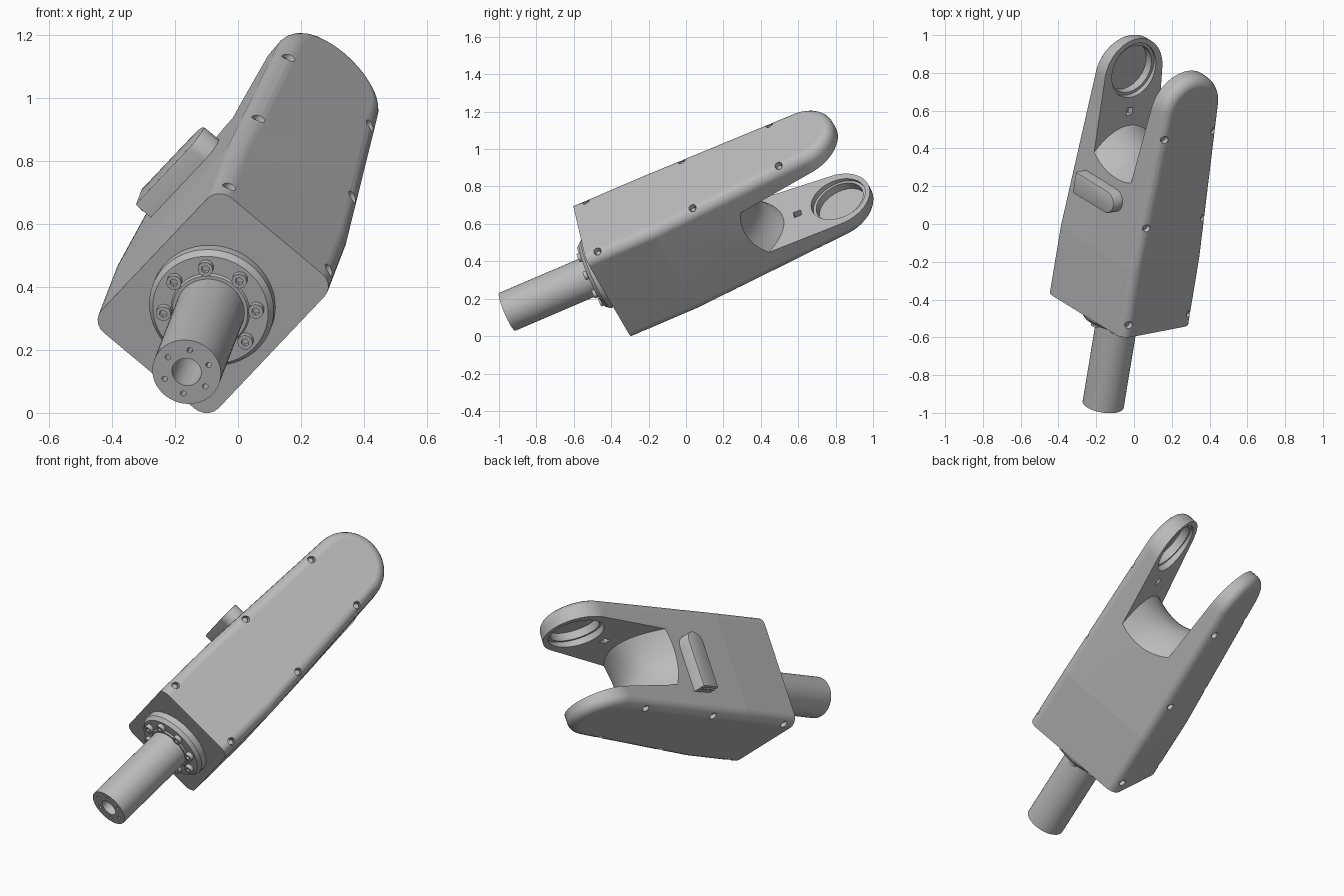
import bpy, bmesh
from math import radians, cos, sin, pi
from mathutils import Matrix, Vector

cube = bpy.data.objects.get("Cube")
if cube:
    bpy.data.objects.remove(cube, do_unlink=True)

grey = bpy.data.materials.new("plain grey")
grey.use_nodes = True
grey.diffuse_color = (0.5, 0.5, 0.5, 1)
grey.node_tree.nodes["Principled BSDF"].inputs["Base Color"].default_value = (0.5, 0.5, 0.5, 1)

# Local frame: X across the fork, Y along the shaft, Z through the thickness
HALF_X, HALF_Z, FRONT, CREASE, EYE, TIP_R = 0.32, 0.245, 0.56, 0.95, 1.845, 0.2
parts = []


def half_x(y, side):
    """The left arm flares slightly, the right arm tapers."""
    return HALF_X + (0.014 if side > 0 else -0.03) * max(0, y - CREASE)


def half_z(y):
    return HALF_Z - (HALF_Z - TIP_R) * max(0, y - CREASE) / (EYE - CREASE)


def lift(y, side):
    return 0.015 * max(0, y - CREASE) if side > 0 else 0


def make(name, bm, part=True):
    bmesh.ops.recalc_face_normals(bm, faces=bm.faces)
    mesh = bpy.data.meshes.new(name)
    bm.to_mesh(mesh)
    bm.free()
    mesh.materials.append(grey)
    ob = bpy.data.objects.new(name, mesh)
    bpy.context.collection.objects.link(ob)
    if part:
        parts.append(ob)
    return ob


def add_cyl(bm, a, b, r, n=32):
    a, b = Vector(a), Vector(b)
    d = b - a
    m = Matrix.Translation((a + b) / 2) @ d.to_track_quat('Z', 'Y').to_matrix().to_4x4()
    bmesh.ops.create_cone(bm, cap_ends=True, segments=n, radius1=r, radius2=r,
                          depth=d.length, matrix=m)


def add_box(bm, centre, size):
    m = Matrix.Translation(centre) @ Matrix.Diagonal((*size, 1))
    bmesh.ops.create_cube(bm, size=1, matrix=m)


def cut(ob, bm):
    cutter = make("cutter", bm, False)
    cutter.hide_render = True
    mod = ob.modifiers.new("cut", 'BOOLEAN')
    mod.operation, mod.solver, mod.object = 'DIFFERENCE', 'EXACT', cutter
    bpy.context.view_layer.objects.active = ob
    bpy.ops.object.modifier_apply(modifier="cut")
    bpy.data.objects.remove(cutter, do_unlink=True)


def prism(outline, axis, lo, hi):
    """Extrude a 2D outline along X (axis 0) or Z (axis 2)."""
    bm = bmesh.new()
    place = (lambda p: (lo, p[0], p[1])) if axis == 0 else (lambda p: (p[0], p[1], lo))
    face = bm.faces.new([bm.verts.new(place(p)) for p in outline])
    new = bmesh.ops.extrude_face_region(bm, geom=[face])["geom"]
    for v in new:
        if isinstance(v, bmesh.types.BMVert):
            v.co[axis] = hi
    bmesh.ops.recalc_face_normals(bm, faces=bm.faces)
    return bm


def lathe(profile, steps=64):
    bm = bmesh.new()
    vs = [bm.verts.new((r, y, 0)) for y, r in profile]
    es = [bm.edges.new(p) for p in zip(vs, vs[1:])]
    bmesh.ops.spin(bm, geom=vs + es, axis=(0, 1, 0), cent=(0, 0, 0),
                   angle=2 * pi, steps=steps)
    bmesh.ops.remove_doubles(bm, verts=bm.verts, dist=0.0001)
    return bm


# Fork body: rounded-end prism, bevelled rims, creased and tapered to the tips
arc = [(EYE + TIP_R * cos(t), TIP_R * sin(t))
       for t in [radians(90 - 180 * i / 32) for i in range(33)]]
bm = prism([(FRONT, -HALF_Z), (FRONT, HALF_Z), (CREASE, HALF_Z)] + arc + [(CREASE, -HALF_Z)],
           0, -HALF_X, HALF_X)
rims = [e for e in bm.edges
        if abs(e.verts[0].co.x - e.verts[1].co.x) < 0.001
        and sum(v.co.y for v in e.verts) > 2 * FRONT + 0.01]
bmesh.ops.bevel(bm, geom=rims, offset=0.055, segments=5, profile=0.5, affect='EDGES')
for plane_co, plane_no in (((0, CREASE, 0), (0, 1, 0)), ((0, 0, 0), (1, 0, 0))):
    bmesh.ops.bisect_plane(bm, geom=bm.verts[:] + bm.edges[:] + bm.faces[:],
                           plane_co=plane_co, plane_no=plane_no)
for v in bm.verts:
    v.co.z += lift(v.co.y, v.co.x)
    v.co.x *= half_x(v.co.y, v.co.x) / HALF_X
body = make("fork_body", bm)

# Gap between the arms, ending in a saddle-shaped floor
bm = bmesh.new()
bmesh.ops.create_grid(bm, x_segments=16, y_segments=24, size=1)
for v in bm.verts:
    a, z = v.co.x, v.co.y * 0.3
    crest = 1 - (z / 0.225) ** 2
    v.co = (a, 1.378 + 0.1 * crest + (0.042 + 0.022 * crest) * a * a - 0.014 * a, z)
new = bmesh.ops.extrude_face_region(bm, geom=bm.faces[:])["geom"]
for v in new:
    if isinstance(v, bmesh.types.BMVert):
        v.co.y = 2.3
for v in bm.verts:
    v.co.x *= (0.18 if v.co.x > 0 else 0.153) * (1 + 0.5 * (v.co.y - 1.45))
cut(body, bm)

# Stepped blind bearing bores and little square sockets in both arms
for r, right, left in ((0.152, 0.205, 0.24), (0.136, 0.25, 0.285)):
    bm = bmesh.new()
    add_cyl(bm, (-right, EYE + 0.022, 0), (left, EYE + 0.022, 0.008), r, 48)
    cut(body, bm)
bm = bmesh.new()
add_box(bm, (0.02, 1.635, 0), (0.44, 0.042, 0.042))
cut(body, bm)

# Screw pockets along the rims, with their screws
pockets, screws = bmesh.new(), bmesh.new()
for y in (0.632, 1.195, 1.71):
    for sx in (-1, 1):
        for sz in (-1, 1):
            x = sx * half_x(y, sx)
            z = sz * (half_z(y) - 0.037) + lift(y, sx)
            add_cyl(pockets, (x - sx * 0.035, y, z), (x + sx * 0.05, y, z), 0.02, 20)
            add_cyl(screws, (x - sx * 0.05, y, z), (x - sx * 0.02, y, z), 0.014, 16)
cut(body, pockets)
make("rim_screws", screws)

# Mounting flange with its ring of socket-head bolts
make("flange", lathe([(0.57, 0.2), (0.525, 0.2), (0.505, 0.185), (0.505, 0.126),
                      (0.497, 0.121), (0.497, 0.1)]))
bolts, sockets = bmesh.new(), bmesh.new()
for i in range(8):
    t = radians(-45 + 45 * i)
    x, z = 0.149 * cos(t), 0.149 * sin(t)
    add_cyl(bolts, (x, 0.53, z), (x, 0.483, z), 0.024, 24)
    add_cyl(sockets, (x, 0.5, z), (x, 0.47, z), 0.013, 6)
cut(make("flange_bolts", bolts), sockets)

# Shaft with a centre bore and six small holes in its end
bm = bmesh.new()
add_cyl(bm, (0, 0, 0), (0, 0.57, 0), 0.11, 64)
shaft = make("shaft", bm)
bm = bmesh.new()
add_cyl(bm, (0, -0.1, 0), (0, 0.3, 0), 0.047, 32)
for i in range(6):
    t = radians(32 + 60 * i)
    x, z = 0.076 * cos(t), 0.076 * sin(t)
    add_cyl(bm, (x, -0.1, z), (x, 0.04, z), 0.009, 12)
cut(shaft, bm)

# Connector pod: rounded at one end, flat with a port at the other
PY, PR, PX = 1.262, 0.06, -0.186
outline = [(PX, PY + PR), (PX, PY - PR)]
outline += [(0.08 + PR * cos(t), PY + PR * sin(t))
            for t in [radians(-90 + 180 * i / 16) for i in range(17)]]
bm = prism(outline, 2, 0.2, 0.297)
top = [e for e in bm.edges if min(v.co.z for v in e.verts) > 0.29]
bmesh.ops.bevel(bm, geom=top, offset=0.006, segments=2, profile=0.5, affect='EDGES')
pod = make("connector_pod", bm)
bm = bmesh.new()
add_box(bm, (PX, PY, 0.268), (0.03, 0.06, 0.024))
cut(pod, bm)
bm = bmesh.new()
for dy in (-0.043, 0.043):
    add_cyl(bm, (PX + 0.01, PY + dy, 0.268), (PX - 0.006, PY + dy, 0.268), 0.008, 12)
for dy in (-0.015, 0.015):
    add_box(bm, (PX + 0.007, PY + dy, 0.268), (0.02, 0.008, 0.01))
make("connector_pins", bm)

# Smooth the round surfaces, keep the edges and the body crease sharp
bpy.ops.object.select_all(action='DESELECT')
for ob in parts:
    ob.select_set(True)
bpy.context.view_layer.objects.active = body
bpy.ops.object.shade_smooth_by_angle(angle=radians(30))
for e in body.data.edges:
    if all(abs(body.data.vertices[i].co.y - CREASE) < 0.001 for i in e.vertices):
        e.use_edge_sharp = True
body.modifiers.new("flat panels", 'WEIGHTED_NORMAL').keep_sharp = True

# Tilt the assembly, then centre it and rest it on the ground
U = Vector((0.150, 0.909, 0.389)).normalized()
V = Vector((0.634, -0.385, 0.670))
V = (V - U * V.dot(U)).normalized()
turn = Matrix((V, U, V.cross(U))).transposed().to_4x4()
pts = [turn @ v.co for ob in parts for v in ob.data.vertices]
lo = Vector([min(p[i] for p in pts) for i in range(3)])
hi = Vector([max(p[i] for p in pts) for i in range(3)])
shift = Matrix.Translation((-(lo.x + hi.x) / 2, -(lo.y + hi.y) / 2, -lo.z))
for ob in parts:
    ob.data.transform(shift @ turn)
